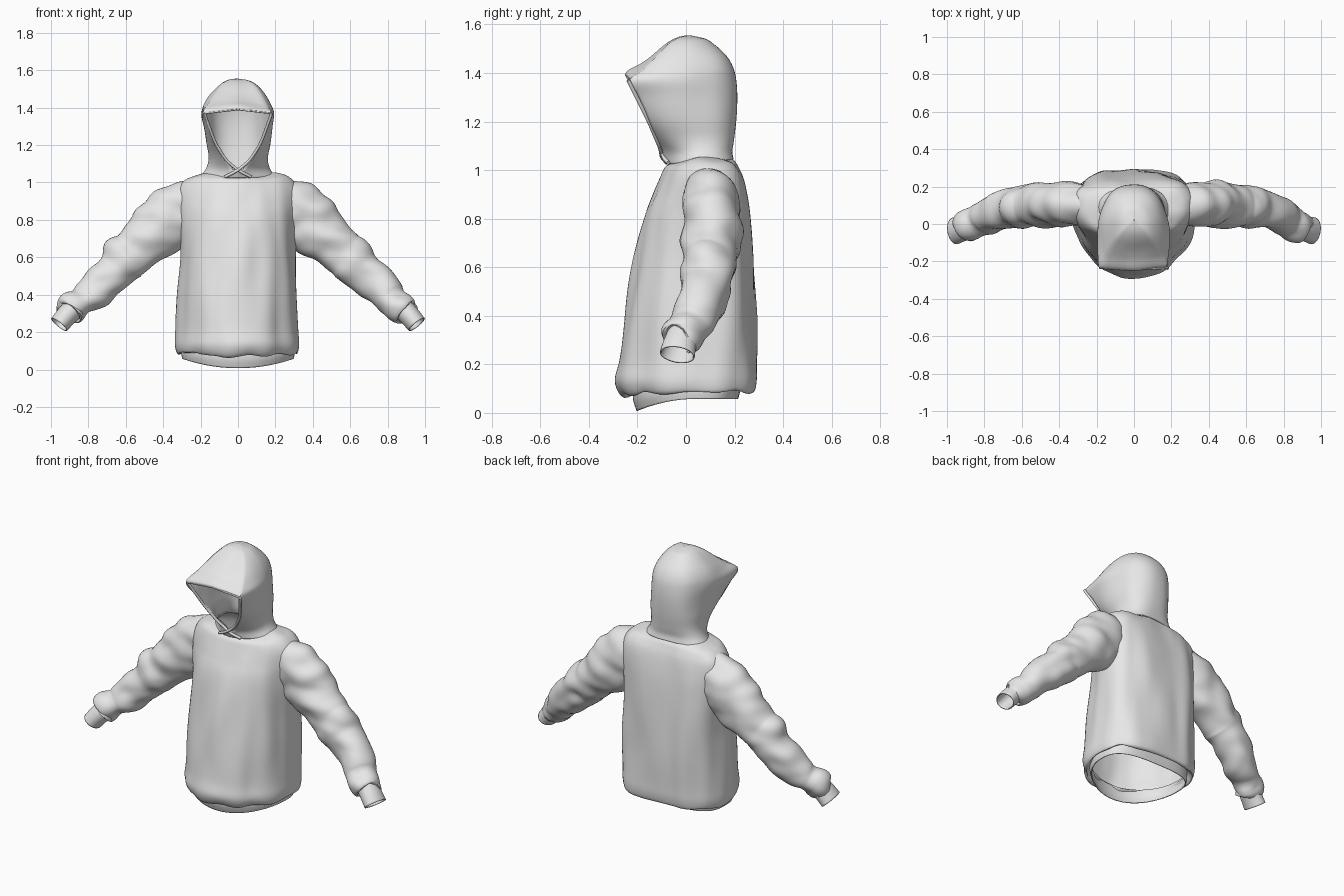
import bpy, bmesh, math
from mathutils import Vector, noise

cube = bpy.data.objects.get("Cube")
if cube:
    bpy.data.objects.remove(cube)

cloth = bpy.data.materials.new("light_grey_cloth")
cloth.use_nodes = True
GREY = (0.8, 0.8, 0.8, 1)
cloth.diffuse_color = GREY
cloth.node_tree.nodes["Principled BSDF"].inputs["Base Color"].default_value = GREY


def spline(keys, steps):
    """Catmull-Rom interpolation through rows of numbers."""
    rows = []
    for i in range(len(keys) - 1):
        quad = (keys[max(0, min(len(keys) - 1, i + k))] for k in (-1, 0, 1, 2))
        a, b, c, d = quad
        for s in range(steps):
            t = s / steps
            rows.append([q + t / 2 * (r - p + t * (2 * p - 5 * q + 4 * r - e + t * (3 * (q - r) + e - p)))
                         for p, q, r, e in zip(a, b, c, d)])
    return rows + [list(keys[-1])]


def loft(name, rings, keep=lambda i, j: True, fold=0.0, scale=(1, 1, 1)):
    """Skin closed rings of points, then push in cloth folds along the normals."""
    bm = bmesh.new()
    grid = [[bm.verts.new(p) for p in ring] for ring in rings]
    n = len(grid[0])
    for i in range(len(grid) - 1):
        for j in range(n):
            if keep(i, j):
                k = (j + 1) % n
                bm.faces.new((grid[i][j], grid[i][k], grid[i + 1][k], grid[i + 1][j]))
    bmesh.ops.delete(bm, geom=[v for v in bm.verts if not v.link_faces], context='VERTS')
    bmesh.ops.recalc_face_normals(bm, faces=bm.faces)
    bm.normal_update()
    moves = [v.normal * fold * noise.noise(Vector(c * s for c, s in zip(v.co, scale))) for v in bm.verts]
    for v, m in zip(bm.verts, moves):
        v.co += m
    mesh = bpy.data.meshes.new(name)
    bm.to_mesh(mesh)
    bm.free()
    mesh.materials.append(cloth)
    obj = bpy.data.objects.new(name, mesh)
    bpy.context.collection.objects.link(obj)
    bpy.ops.object.select_all(action='DESELECT')
    obj.select_set(True)
    bpy.context.view_layer.objects.active = obj
    bpy.ops.object.shade_smooth_by_angle(angle=math.radians(50))
    mod = obj.modifiers.new("cloth_thickness", 'SOLIDIFY')
    mod.thickness = 0.006
    mod.offset = 0


def body_ring(z, w, front, back, drop, n=96):
    """Rounded front, squarer back; drop lowers the front centre."""
    cy = front + (back - front) * 0.58
    ring = []
    for k in range(n):
        a = 2 * math.pi * k / n
        c, s = math.cos(a), math.sin(a)
        if s < 0:
            ring.append((w * c, cy + (cy - front) * s, z - drop * s * s))
        else:
            x = math.copysign(abs(c) ** 0.65, c)
            ring.append((w * x, cy + (back - cy) * s ** 0.65, z))
    return ring


# Torso: gathered at the hem, blousing over it, closing to the neckline
torso_keys = [
    (0.12, 0.295, -0.21, 0.23, 0.01), (0.088, 0.315, -0.255, 0.27, 0.015),
    (0.13, 0.327, -0.286, 0.284, 0), (0.22, 0.322, -0.27, 0.284, 0),
    (0.4, 0.313, -0.248, 0.283, 0), (0.6, 0.305, -0.218, 0.276, 0),
    (0.8, 0.315, -0.17, 0.26, 0), (0.9, 0.32, -0.13, 0.246, 0),
    (0.97, 0.31, -0.10, 0.23, 0), (1.015, 0.27, -0.085, 0.21, 0.01),
    (1.035, 0.21, -0.075, 0.197, 0.02), (1.045, 0.17, -0.065, 0.185, 0.025)]
loft("torso", [body_ring(*r) for r in spline(torso_keys, 6)], fold=0.016, scale=(9, 9, 2.5))

# Hem band, dipping at the front
hem_keys = [(0.13, 0.295, -0.215, 0.225, 0.02), (0.09, 0.3, -0.215, 0.22, 0.035),
            (0.058, 0.295, -0.2, 0.212, 0.05)]
loft("hem_band", [body_ring(*r) for r in spline(hem_keys, 4)])


def tube_rings(keys, side, steps, n=40):
    """Rings across an arm path of x, y, z, half height, half depth."""
    rows = spline(keys, steps)
    rings = []
    for i, (x, y, z, a, b) in enumerate(rows):
        p, q = Vector(rows[max(0, i - 1)][:3]), Vector(rows[min(len(rows) - 1, i + 1)][:3])
        along = (q - p).normalized()
        up = along.cross(Vector((0, -1, 0))).normalized()
        across = along.cross(up)
        ring = []
        for k in range(n):
            t = 2 * math.pi * k / n
            v = Vector((x, y, z)) + up * a * math.sin(t) + across * b * math.cos(t)
            ring.append((side * v.x, v.y, v.z))
        rings.append(ring)
    return rings


# Sleeves with baggy elbow and wrist, and narrow ribbed cuffs
sleeve_keys = [
    (0.19, 0.095, 0.895, 0.115, 0.085), (0.27, 0.1, 0.87, 0.145, 0.105),
    (0.35, 0.105, 0.82, 0.16, 0.115), (0.42, 0.108, 0.755, 0.152, 0.118),
    (0.49, 0.105, 0.69, 0.135, 0.115), (0.56, 0.095, 0.625, 0.115, 0.11),
    (0.61, 0.09, 0.585, 0.122, 0.11), (0.66, 0.085, 0.53, 0.105, 0.104),
    (0.73, 0.065, 0.46, 0.098, 0.098), (0.80, 0.035, 0.39, 0.085, 0.09),
    (0.835, 0.015, 0.36, 0.074, 0.083), (0.87, -0.005, 0.333, 0.08, 0.082),
    (0.897, -0.015, 0.31, 0.074, 0.077), (0.902, -0.02, 0.305, 0.056, 0.062)]
cuff_keys = [(0.885, -0.012, 0.322, 0.055, 0.062), (0.925, -0.027, 0.278, 0.053, 0.066),
             (0.956, -0.036, 0.24, 0.051, 0.07)]
for side, label in ((1, "left"), (-1, "right")):
    loft(label + "_sleeve", tube_rings(sleeve_keys, side, 6), fold=0.02, scale=(8, 5, 12))
    loft(label + "_cuff", tube_rings(cuff_keys, side, 4))

# Hood rows: height, opening corner x and y, front centre y, half width, back y
hood_keys = [
    (1.025, 0.06, -0.07, -0.08, 0.195, 0.192), (1.07, 0.03, -0.095, -0.10, 0.167, 0.187),
    (1.13, 0.07, -0.12, -0.125, 0.155, 0.195), (1.21, 0.12, -0.155, -0.15, 0.166, 0.203),
    (1.30, 0.155, -0.20, -0.2, 0.175, 0.206), (1.37, 0.18, -0.235, -0.245, 0.183, 0.2),
    (1.42, 0.155, -0.175, -0.187, 0.168, 0.187), (1.47, 0.12, -0.115, -0.13, 0.138, 0.16),
    (1.52, 0.08, -0.06, -0.07, 0.092, 0.115), (1.545, 0.045, -0.02, -0.025, 0.053, 0.08),
    (1.555, 0.0005, 0.02, 0.02, 0.0007, 0.021)]
FRONT, SIDE, STEPS = 6, 26, 5


def hood_ring(z, ex, ey, fy, w, by):
    """Front panel out to the opening corner, then a curve round to the back."""
    half = []
    brim_lift = 0.02 * max(0, 1 - abs(z - 1.37) / 0.15)
    for k in range(FRONT):
        t = k / FRONT
        half.append((ex * t, fy + (ey - fy) * t, z + brim_lift * (1 - t)))
    reach = max(0.0005, (w - 0.15 * ex) / 0.74)
    collar_rise = 0.02 * max(0, 1.1 - z) / 0.075
    for k in range(SIDE + 1):
        t = k / SIDE
        u = 1 - t
        x = u ** 3 * ex + 3 * u * t * reach
        y = u ** 3 * ey + 3 * u * u * t * (ey + 0.35 * (by - ey)) + 3 * u * t * t * by + t ** 3 * by
        half.append((x, y, z + collar_rise * t))
    return half + [(-x, y, h) for x, y, h in reversed(half[1:-1])]


def hood_face(i, j):
    """Leave the face opening out, between the lapels and the brim."""
    at_front = j < FRONT or j >= 2 * SIDE + FRONT
    return not (at_front and STEPS <= i < 5 * STEPS)


loft("hood", [hood_ring(*r) for r in spline(hood_keys, STEPS)], keep=hood_face, fold=0.012, scale=(7, 7, 4))


def trim(name, points, radius):
    curve = bpy.data.curves.new(name, 'CURVE')
    curve.dimensions = '3D'
    curve.bevel_depth = radius
    curve.bevel_resolution = 3
    curve.use_fill_caps = True
    line = curve.splines.new('POLY')
    line.points.add(len(points) - 1)
    for p, co in zip(line.points, points):
        p.co = (*co, 1)
    curve.materials.append(cloth)
    obj = bpy.data.objects.new(name, curve)
    bpy.context.collection.objects.link(obj)


# Hood edge hems, crossing over each other at the throat
for side, label in ((1, "left"), (-1, "right")):
    path = [(-0.07, -0.076, 1.03), (-0.02, -0.096, 1.055), (0.03, -0.104, 1.09)]
    path += [(k[1], k[2], k[0]) for k in hood_keys[2:6]]
    path = [(side * x, y - 0.003 * side, z) for x, y, z in spline(path, 5)]
    trim(label + "_hood_hem", path, 0.008)
trim("brim_hem", [(-0.18, -0.235, 1.37), (0, -0.245, 1.39), (0.18, -0.235, 1.37)], 0.005)
